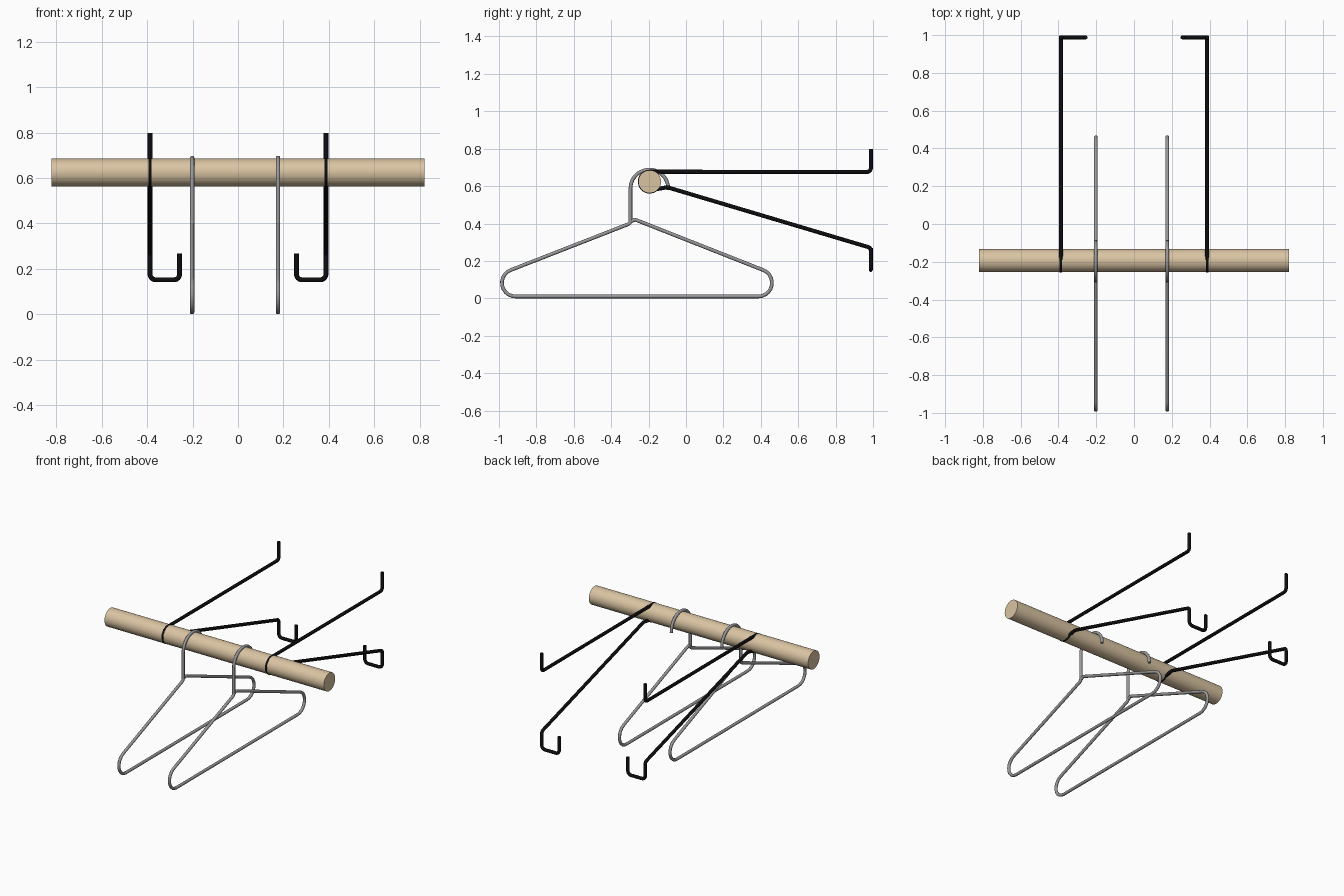
import bpy, math
from mathutils import Vector

if "Cube" in bpy.data.objects:
    bpy.data.objects.remove(bpy.data.objects["Cube"])

ROD_Y, ROD_Z, ROD_R = -0.194, 0.624, 0.061


def material(name, colour):
    m = bpy.data.materials.new(name)
    m.diffuse_color = (*colour, 1)
    m.use_nodes = True
    m.node_tree.nodes["Principled BSDF"].inputs["Base Color"].default_value = m.diffuse_color
    return m


WOOD = material("light wood", (0.70, 0.55, 0.36))
STEEL = material("grey steel", (0.32, 0.32, 0.33))
BLACK = material("black iron", (0.004, 0.004, 0.005))


def finish(obj, mat):
    obj.data.materials.append(mat)
    bpy.ops.object.select_all(action='DESELECT')
    obj.select_set(True)
    bpy.context.view_layer.objects.active = obj
    if obj.type == 'CURVE':
        bpy.ops.object.convert(target='MESH')
    bpy.ops.object.shade_smooth_by_angle(angle=math.radians(40))


def rounded(corners, steps=10):
    """Turn (point, radius) corners into a path with rounded bends."""
    out = []
    for i, (p, r) in enumerate(corners):
        p = Vector(p)
        if r == 0 or i in (0, len(corners) - 1):
            out.append(p)
            continue
        a = (Vector(corners[i - 1][0]) - p).normalized()
        b = (Vector(corners[i + 1][0]) - p).normalized()
        half = a.angle(b) / 2
        centre = p + (a + b).normalized() * (r / math.sin(half))
        t = r / math.tan(half)
        u, v = p + a * t - centre, p + b * t - centre
        sweep = u.angle(v)
        for k in range(steps + 1):
            f = k / steps
            out.append(centre + (u * math.sin((1 - f) * sweep)
                                 + v * math.sin(f * sweep)) / math.sin(sweep))
    return out


def arc(x, y, z, r, start, end, n=20):
    angles = [math.radians(start + (end - start) * k / n) for k in range(n + 1)]
    return [((x, y + r * math.cos(a), z + r * math.sin(a)), 0) for a in angles]


def wire(name, corners, radius, mat):
    cu = bpy.data.curves.new(name, 'CURVE')
    cu.dimensions = '3D'
    cu.bevel_depth = radius
    cu.bevel_resolution = 4
    cu.use_fill_caps = True
    pts = rounded(corners)
    sp = cu.splines.new('POLY')
    sp.points.add(len(pts) - 1)
    for q, p in zip(sp.points, pts):
        q.co = (*p, 1)
    obj = bpy.data.objects.new(name, cu)
    bpy.context.collection.objects.link(obj)
    finish(obj, mat)


# Wooden rail
bpy.ops.mesh.primitive_cylinder_add(vertices=48, radius=ROD_R, depth=1.64,
                                    location=(0, ROD_Y, ROD_Z),
                                    rotation=(0, math.pi / 2, 0))
rail = bpy.context.object
rail.name = "rail"
finish(rail, WOOD)

# Wire hangers: hook, stem, shoulders and bottom bar in one bent wire
for i, x in enumerate((-0.202, 0.176)):
    path = [((x, -0.094, 0.58), 0)]
    path += arc(x, -0.196, 0.587, 0.101, 0, 180)
    path += [((x, -0.297, 0.401), 0.02),
             ((x, -1.299, 0.01), 0.073),
             ((x, 0.771, 0.01), 0.073),
             ((x, -0.272, 0.421), 0.012),
             ((x, -0.297, 0.41), 0)]
    wire(f"hanger_{i + 1}", path, 0.0098, STEEL)

# Rail supports: rear hook, upper arm, wrap round the rail, lower arm, end hook
for side, s in (("left", -1), ("right", 1)):
    x, y = s * 0.387, 0.988
    path = [((x, y, 0.798), 0), ((x, y, 0.676), 0.02)]
    path += arc(x, ROD_Y, ROD_Z, 0.053, 90, 310)
    path += [((x, -0.10, 0.594), 0.02),
             ((x, y, 0.270), 0.02),
             ((x, y, 0.152), 0.025),
             ((s * 0.257, y, 0.152), 0.025),
             ((s * 0.257, y, 0.268), 0)]
    wire(f"support_{side}", path, 0.0108, BLACK)
